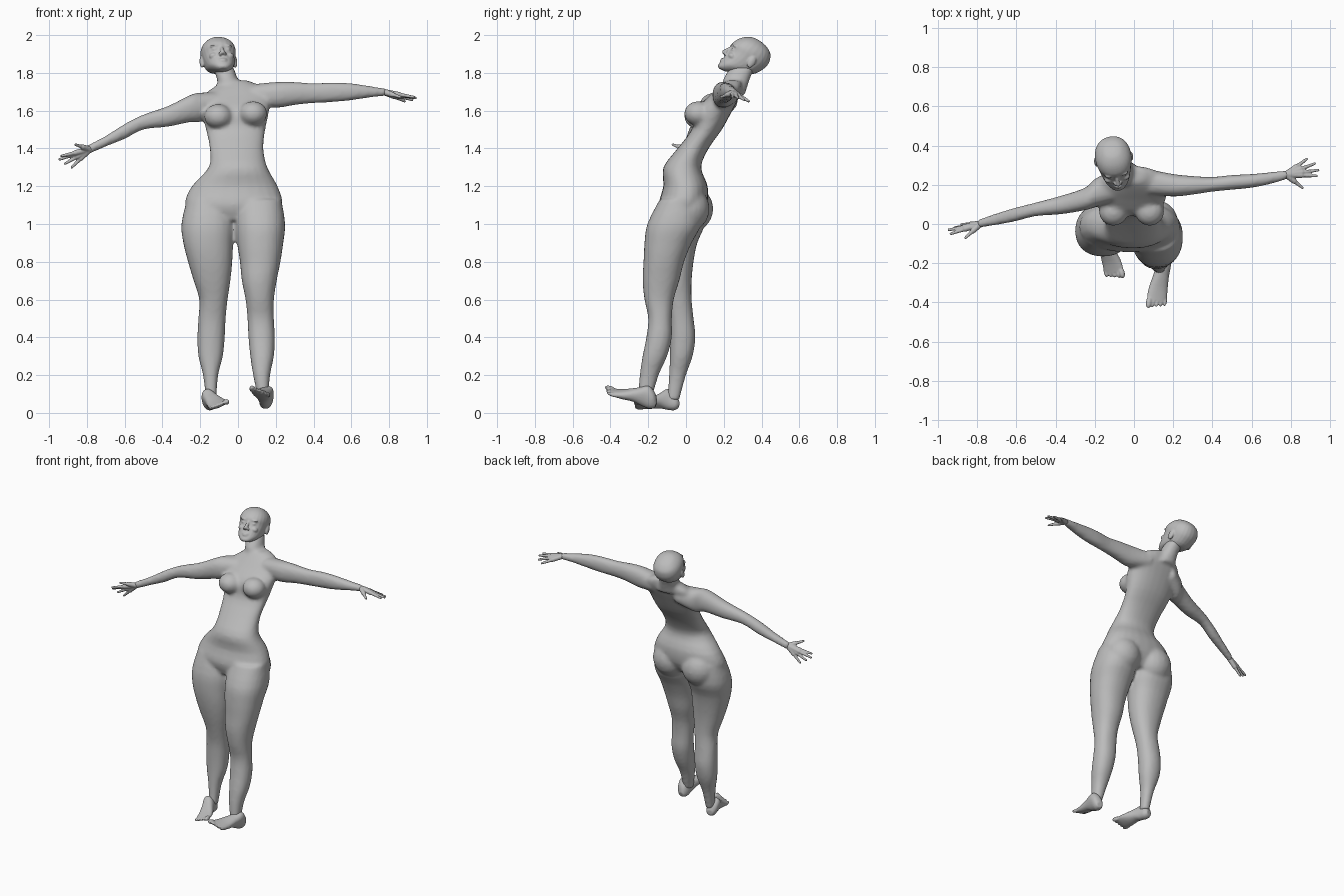
import bpy
import bmesh
from math import cos, sin, pi, radians
from mathutils import Matrix, Vector

if "Cube" in bpy.data.objects:
    bpy.data.objects.remove(bpy.data.objects["Cube"], do_unlink=True)

skin = bpy.data.materials.new("plain_grey")
skin.use_nodes = True
GREY = (0.5, 0.5, 0.5, 1)
skin.diffuse_color = GREY
skin.node_tree.nodes["Principled BSDF"].inputs["Base Color"].default_value = GREY


def curve_rows(rows, steps=3):
    """Catmull-Rom interpolation between the key cross-sections."""
    rows = [rows[0]] + list(rows) + [rows[-1]]
    result = []
    for a, b, c, d in zip(rows, rows[1:], rows[2:], rows[3:]):
        for s in range(steps):
            t = s / steps
            result.append([
                q + t * (r - p + t * (2 * p - 5 * q + 4 * r - u + t * (3 * (q - r) + u - p))) / 2
                for p, q, r, u in zip(a, b, c, d)])
    result.append(rows[-1])
    return result


def loft(bm, rows, axis, matrix=Matrix(), sides=24, power=0.9):
    """Skin rounded sections; a row is the place on the axis, then low and high of the other two axes."""
    others = [i for i in range(3) if i != axis]
    rings = []
    for place, low_a, high_a, low_b, high_b in curve_rows(rows):
        ring = []
        for k in range(sides):
            co = Vector()
            co[axis] = place
            angle = 2 * pi * k / sides
            for i, low, high, wave in ((others[0], low_a, high_a, cos(angle)),
                                       (others[1], low_b, high_b, sin(angle))):
                bulge = abs(wave) ** power * (1 if wave > 0 else -1)
                co[i] = (low + high) / 2 + bulge * (high - low) / 2
            ring.append(bm.verts.new(matrix @ co))
        rings.append(ring)
    for lower, upper in zip(rings, rings[1:]):
        for k in range(sides):
            n = (k + 1) % sides
            bm.faces.new((lower[k], lower[n], upper[n], upper[k]))
    bm.faces.new(rings[0][::-1])
    bm.faces.new(rings[-1])


def blob(bm, centre, radii, matrix=Matrix()):
    shape = matrix @ Matrix.Translation(centre) @ Matrix.Diagonal((*radii, 1))
    bmesh.ops.create_uvsphere(bm, u_segments=20, v_segments=12, radius=1, matrix=shape)


def bone(bm, start, end, r_start, r_end):
    """Tapered rod with a round tip."""
    way = end - start
    turn = way.to_track_quat("Z", "Y").to_matrix().to_4x4()
    bmesh.ops.create_cone(bm, cap_ends=True, segments=12, radius1=r_start, radius2=r_end,
                          depth=way.length, matrix=Matrix.Translation((start + end) / 2) @ turn)
    blob(bm, end, (r_end,) * 3)


def finish(bm, name, voxel, rounds):
    """Fuse the overlapping shapes into one skin and soften the joins."""
    bmesh.ops.recalc_face_normals(bm, faces=bm.faces)
    mesh = bpy.data.meshes.new(name)
    bm.to_mesh(mesh)
    bm.free()
    mesh.materials.append(skin)
    obj = bpy.data.objects.new(name, mesh)
    bpy.context.collection.objects.link(obj)
    fuse = obj.modifiers.new("fuse", "REMESH")
    fuse.mode = "VOXEL"
    fuse.voxel_size = voxel
    fuse.use_smooth_shade = True
    soften = obj.modifiers.new("soften", "SMOOTH")
    soften.factor = 0.5
    soften.iterations = rounds


def pose(place, yaw, pitch, roll=0):
    return (Matrix.Translation(place) @ Matrix.Rotation(radians(yaw), 4, "Z")
            @ Matrix.Rotation(radians(pitch), 4, "X") @ Matrix.Rotation(radians(roll), 4, "Y"))


# Torso leaning back, with neck, breasts and buttocks
body = bmesh.new()
loft(body, [(1.02, -.2, .16, -.12, .06), (1.1, -.28, .235, -.145, .11), (1.2, -.245, .21, -.12, .115),
            (1.3, -.155, .155, -.12, .08), (1.4, -.15, .135, -.045, .12), (1.5, -.17, .145, .03, .19),
            (1.6, -.19, .165, .05, .245), (1.68, -.18, .17, .125, .285), (1.73, -.12, .12, .175, .295),
            (1.76, -.07, .05, .21, .29)], 2)
loft(body, [(1.68, -.11, .04, .19, .31), (1.76, -.11, 0, .195, .335), (1.82, -.13, -.02, .23, .36),
            (1.86, -.14, -.05, .26, .37)], 2)
for x, z in ((-.105, 1.57), (.08, 1.585)):
    blob(body, (x, .065, z), (.075, .075, .065))
for x, y in ((-.13, .03), (.105, .01)):
    blob(body, (x, y, 1.08), (.12, .115, .12))

# Legs
loft(body, [(1.13, -.27, -.03, -.12, .1), (1, -.3, -.015, -.16, .1), (.9, -.29, -.025, -.165, .06),
            (.8, -.265, -.03, -.155, .04), (.7, -.235, -.04, -.135, .03), (.6, -.205, -.055, -.11, .03),
            (.5, -.21, -.065, -.09, .04), (.4, -.215, -.07, -.085, .05), (.3, -.21, -.08, -.085, .035),
            (.2, -.185, -.105, -.09, 0), (.07, -.17, -.115, -.1, -.035)], 2)
loft(body, [(1.13, -.01, .23, -.14, .07), (1, -.015, .25, -.205, .08), (.9, -.005, .24, -.22, .03),
            (.8, .01, .225, -.225, -.01), (.7, .02, .205, -.23, -.035), (.6, .04, .19, -.22, -.065),
            (.5, .05, .19, -.2, -.075), (.4, .055, .195, -.21, -.075), (.3, .065, .19, -.23, -.1),
            (.2, .08, .17, -.245, -.145), (.08, .105, .16, -.255, -.18)], 2)

# Arms
loft(body, [(-.1, .12, .28, 1.6, 1.7), (-.2, .085, .23, 1.54, 1.695), (-.25, .07, .185, 1.54, 1.685),
            (-.37, .05, .145, 1.515, 1.625), (-.5, .04, .11, 1.5, 1.58), (-.6, .015, .085, 1.45, 1.53),
            (-.7, -.005, .055, 1.41, 1.467), (-.8, -.02, .02, 1.365, 1.415)], 0)
loft(body, [(.08, .15, .28, 1.63, 1.74), (.2, .14, .255, 1.615, 1.752), (.3, .15, .245, 1.63, 1.752),
            (.4, .165, .24, 1.64, 1.745), (.5, .175, .25, 1.645, 1.75), (.6, .185, .255, 1.655, 1.745),
            (.7, .205, .265, 1.67, 1.73), (.79, .232, .275, 1.68, 1.715)], 0)
finish(body, "body", .012, 4)

# Head, tipped back and turned a little
head = bmesh.new()
tilt = pose((-.1, .31, 1.88), 10, -30)
loft(head, [(-.116, -.02, .02, -.095, -.06), (-.105, -.038, .038, -.103, -.03),
            (-.08, -.062, .062, -.1, .02), (-.05, -.076, .076, -.097, .085), (0, -.088, .088, -.09, .118),
            (.035, -.093, .093, -.094, .126), (.065, -.088, .088, -.081, .12), (.09, -.072, .072, -.06, .105),
            (.11, -.045, .045, -.03, .07), (.118, -.015, .015, 0, .03)], 2, tilt)
bone(head, tilt @ Vector((0, -.088, .012)), tilt @ Vector((0, -.11, -.028)), .008, .012)
blob(head, (0, -.095, -.066), (.024, .012, .006), tilt)
blob(head, (0, -.095, -.077), (.02, .012, .007), tilt)
for side in (-1, 1):
    blob(head, (side * .012, -.1, -.034), (.01, .012, .008), tilt)
    blob(head, (side * .034, -.076, .004), (.015, .014, .009), tilt)
    blob(head, (side * .034, -.08, .024), (.026, .014, .008), tilt)
    blob(head, (side * .042, -.068, -.03), (.024, .022, .018), tilt)
    blob(head, (side * .09, .03, -.008), (.011, .02, .034), tilt)
finish(head, "head", .005, 2)

# Hands with spread fingers; the thumb is listed first
HANDS = {
    "left_hand": ((.775, .252, 1.698), [(.86, .185, 1.672), (.932, .245, 1.672), (.94, .275, 1.667),
                                        (.922, .308, 1.657), (.882, .332, 1.65)]),
    "right_hand": ((-.785, 0, 1.395), [(-.86, -.07, 1.42), (-.935, -.05, 1.36), (-.945, -.03, 1.342),
                                       (-.915, -.018, 1.32), (-.88, -.002, 1.3)]),
}
for name, (wrist, tips) in HANDS.items():
    hand = bmesh.new()
    wrist = Vector(wrist)
    for tip in map(Vector, tips):
        knuckle = wrist.lerp(tip, .5)
        bone(hand, wrist, knuckle, .017, .014)
        bone(hand, knuckle, tip, .011, .007)
    finish(hand, name, .004, 2)

# Feet, shaped for the left side and mirrored for the right
STANCES = (("left_foot", 1, 1, pose((.14, -.168, .014), -7, -20, 15)),
           ("right_foot", -1, .87, pose((-.145, -.038, .014), 13, -4, -20)))
for name, side, length, stance in STANCES:
    foot = bmesh.new()
    stance = stance @ Matrix.Diagonal((side, length, 1, 1))
    loft(foot, [(0, -.02, .02, .015, .05), (-.025, -.034, .034, 0, .09), (-.07, -.036, .036, 0, .115),
                (-.12, -.042, .038, .006, .085), (-.18, -.052, .046, 0, .052), (-.225, -.054, .05, 0, .034),
                (-.25, -.05, .042, .004, .026)], 1, stance)
    for i in range(5):
        size = .015 if i == 0 else .0105
        blob(foot, (-.041 + .021 * i, -.262 + .007 * i, .015), (size, .032, size), stance)
    finish(foot, name, .005, 2)
